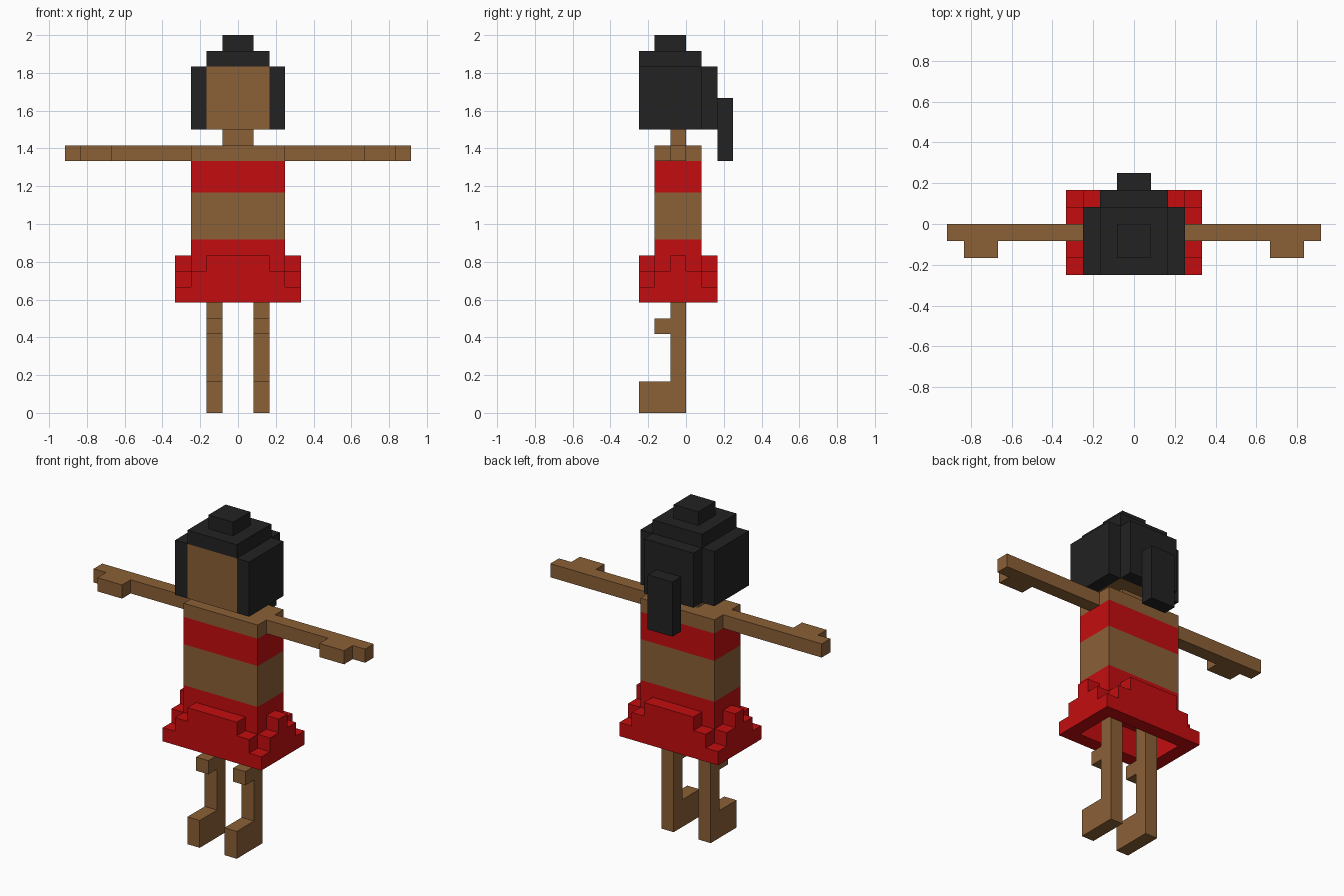
import bpy, bmesh

cube = bpy.data.objects.get("Cube")
if cube:
    bpy.data.objects.remove(cube, do_unlink=True)

U = 1 / 12  # one block


def material(name, rgb):
    m = bpy.data.materials.new(name)
    m.use_nodes = True
    m.diffuse_color = (*rgb, 1)
    bsdf = next(n for n in m.node_tree.nodes if n.type == 'BSDF_PRINCIPLED')
    bsdf.inputs["Base Color"].default_value = (*rgb, 1)
    return m


SKIN = material("brown skin", (0.258, 0.117, 0.037))
RED = material("red cloth", (0.55, 0.004, 0.005))
HAIR = material("black hair", (0.016, 0.016, 0.016))

# how a profile point (a, b) at depth t maps to x, y, z
PLACE = {
    'x': lambda a, b, t: (t, a, b),
    'y': lambda a, b, t: (a, t, b),
    'z': lambda a, b, t: (a, b, t),
}


def prism(name, mat, axis, profile, t0, t1, side=1):
    """Extrude a profile, measured in blocks, along an axis; side=-1 mirrors x."""
    bm = bmesh.new()
    rings = []
    for t in (t0, t1):
        ring = []
        for a, b in profile:
            x, y, z = PLACE[axis](a, b, t)
            ring.append(bm.verts.new((x * U * side, y * U, z * U)))
        rings.append(ring)
        bm.faces.new(ring)
    n = len(profile)
    for i in range(n):
        j = (i + 1) % n
        bm.faces.new((rings[0][i], rings[0][j], rings[1][j], rings[1][i]))
    bmesh.ops.recalc_face_normals(bm, faces=bm.faces[:])
    mesh = bpy.data.meshes.new(name)
    bm.to_mesh(mesh)
    bm.free()
    mesh.materials.append(mat)
    ob = bpy.data.objects.new(name, mesh)
    bpy.context.collection.objects.link(ob)
    return ob


def box(name, mat, x, y, z, side=1):
    rect = [(x[0], y[0]), (x[1], y[0]), (x[1], y[1]), (x[0], y[1])]
    return prism(name, mat, 'z', rect, z[0], z[1], side)


# Torso bands
BODY_X, BODY_Y = (-3, 3), (-2, 1)
for name, mat, z in (("skirt_waist", RED, (9, 11)), ("midriff", SKIN, (11, 14)),
                     ("top_band", RED, (14, 16)), ("shoulders", SKIN, (16, 17))):
    box(name, mat, BODY_X, BODY_Y, z)

# Neck, head and hair
box("neck", SKIN, (-1, 1), (-1, 0), (17, 18))
box("head", SKIN, (-2, 2), (-3, 1), (18, 22))
box("hair_back", HAIR, (-2, 2), (1, 2), (18, 22))
box("hair_crown", HAIR, (-2, 2), (-3, 1), (22, 23))
box("hair_bun", HAIR, (-1, 1), (-2, 0), (23, 24))
box("ponytail", HAIR, (-1, 1), (2, 3), (16, 20))

# Skirt panels: stepped front and back, narrower stepped sides
PANEL = [(-4, 7), (4, 7), (4, 8), (3, 8), (3, 9), (2, 9), (2, 10),
         (-2, 10), (-2, 9), (-3, 9), (-3, 8), (-4, 8)]
SIDE_PANEL = [(-2, 7), (1, 7), (1, 9), (0, 9), (0, 10), (-1, 10), (-1, 9), (-2, 9)]
prism("skirt_front", RED, 'y', PANEL, -3, -2)
prism("skirt_back", RED, 'y', PANEL, 1, 2)

# Arm seen from above, with the hand bump; leg seen from the side, with knee and foot
ARM = [(3, 0), (3, -1), (8, -1), (8, -2), (10, -2), (10, -1), (11, -1), (11, 0)]
LEG = [(0, 0), (0, 9), (-1, 9), (-1, 6), (-2, 6), (-2, 5), (-1, 5),
       (-1, 2), (-3, 2), (-3, 0)]

# Paired parts
for label, s in (("left", 1), ("right", -1)):
    box(f"{label}_hair_side", HAIR, (2, 3), (-3, 1), (18, 22), s)
    prism(f"{label}_skirt_side", RED, 'x', SIDE_PANEL, 3, 4, s)
    prism(f"{label}_arm", SKIN, 'z', ARM, 16, 17, s)
    prism(f"{label}_leg", SKIN, 'x', LEG, 1, 2, s)
